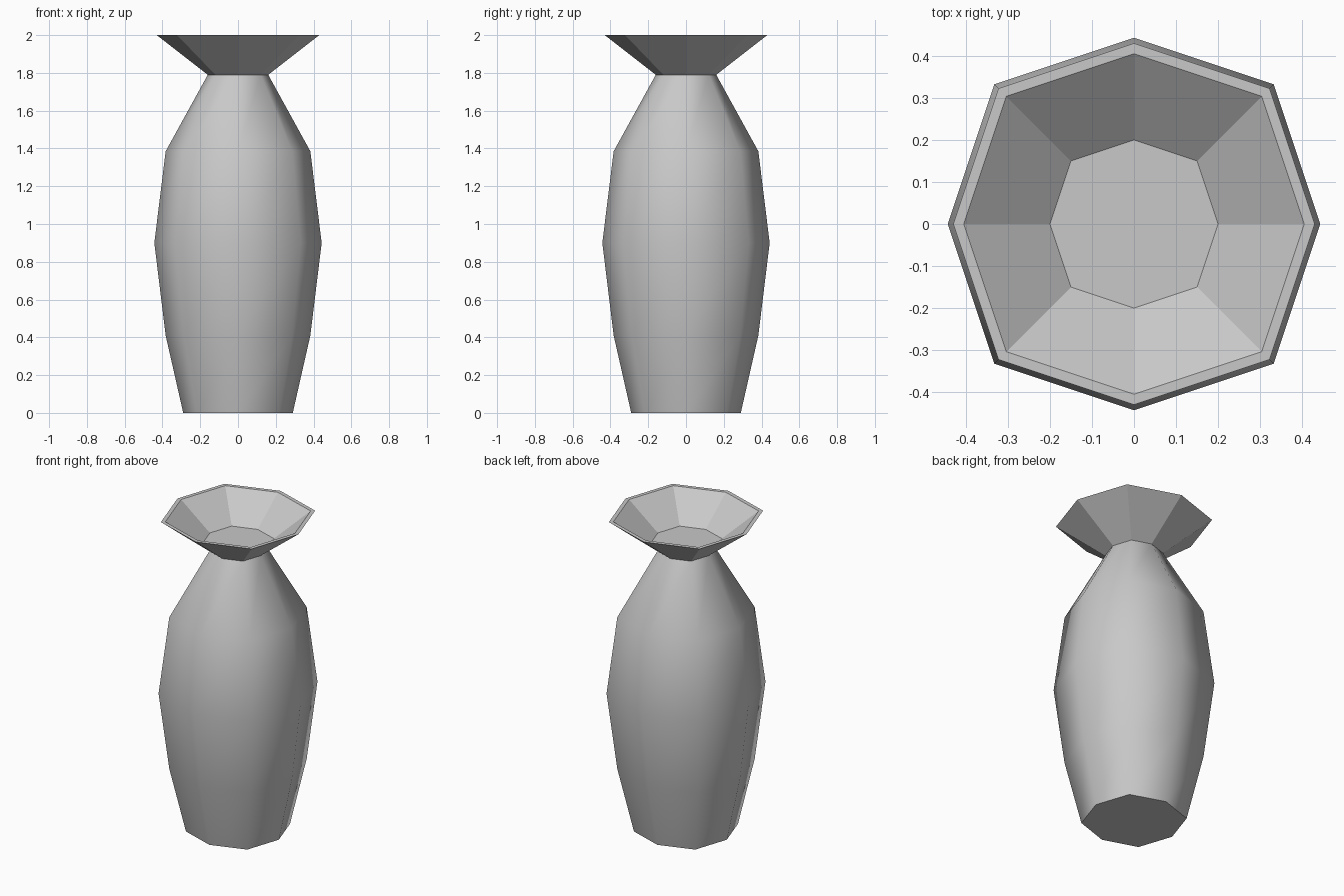
import bpy, bmesh

if "Cube" in bpy.data.objects:
    bpy.data.objects.remove(bpy.data.objects["Cube"])

grey = bpy.data.materials.new("plain grey")
grey.diffuse_color = (0.58, 0.58, 0.58, 1)
grey.use_nodes = True
grey.node_tree.nodes["Principled BSDF"].inputs["Base Color"].default_value = grey.diffuse_color


def octagon(r):
    # Slightly squared octagon: points on the axes at r, corners at 0.75 r
    c = 0.75 * r
    return [(r, 0), (c, c), (0, r), (-c, c), (-r, 0), (-c, -c), (0, -r), (c, -c)]


def lathe(name, profile, smooth, cap_start=False, cap_end=False):
    # Stack octagonal rings (radius, height) and bridge them with quads
    bm = bmesh.new()
    rings = [[bm.verts.new((x, y, z)) for x, y in octagon(r)] for r, z in profile]
    for a, b in zip(rings, rings[1:]):
        for i in range(8):
            j = (i + 1) % 8
            bm.faces.new((a[i], a[j], b[j], b[i])).smooth = smooth
    caps = []
    if cap_start:
        caps.append(bm.faces.new(rings[0][::-1]))
    if cap_end:
        caps.append(bm.faces.new(rings[-1]))
    for cap in caps:
        for e in cap.edges:
            e.smooth = False
    mesh = bpy.data.meshes.new(name)
    bm.to_mesh(mesh)
    bm.free()
    mesh.materials.append(grey)
    obj = bpy.data.objects.new(name, mesh)
    bpy.context.collection.objects.link(obj)
    return obj


# Smooth body, closed at the foot and open under the neck
lathe("vase_body", [(0.29, 0), (0.383, 0.41), (0.443, 0.9), (0.383, 1.385), (0.16, 1.79)],
      True, cap_start=True)

# Faceted flared mouth: outside, narrow rim, inside and floor
lathe("vase_mouth", [(0.16, 1.79), (0.43, 2.0), (0.405, 2.0), (0.2, 1.84)],
      False, cap_end=True)
